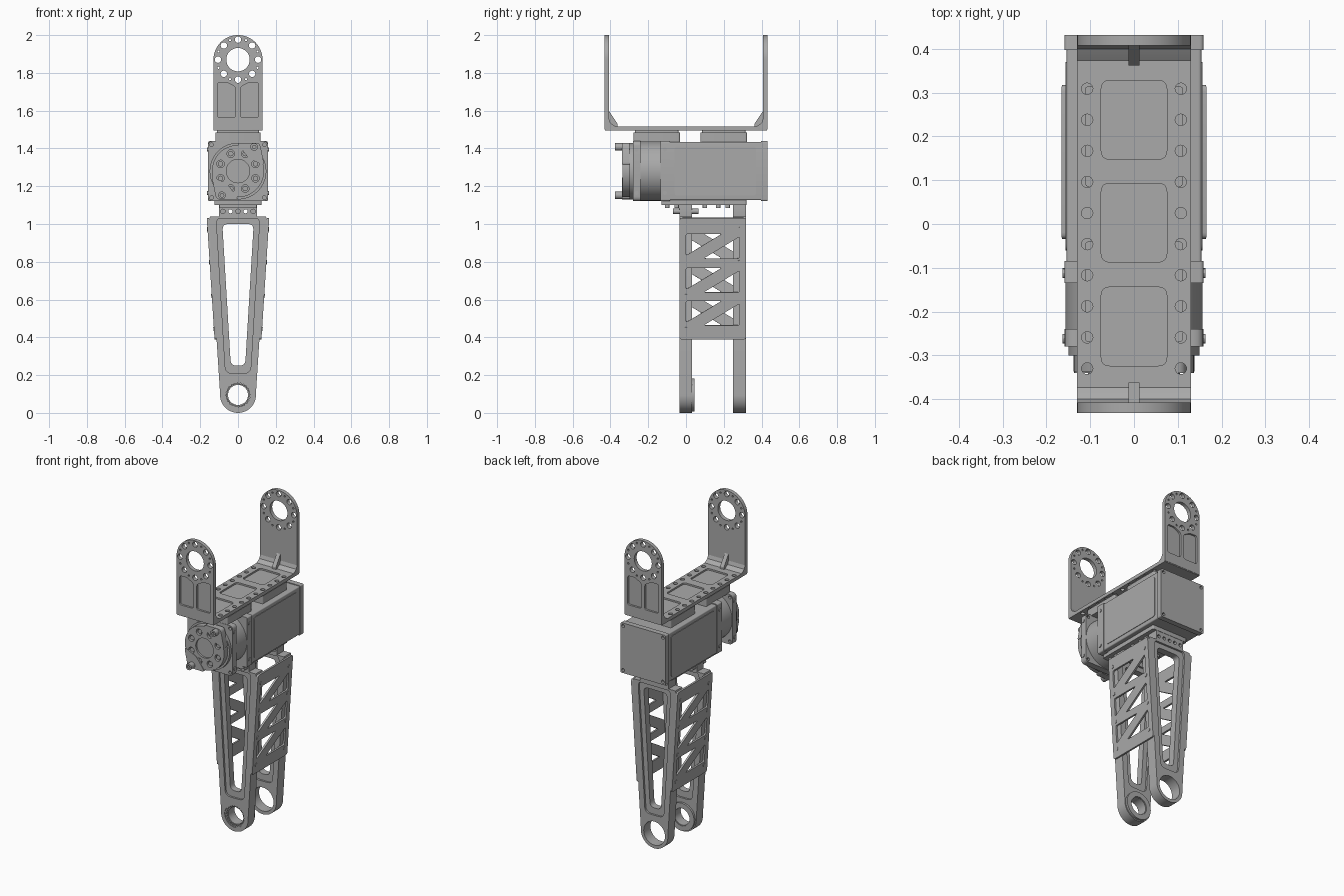
import bpy
from math import sin, cos, pi, radians, atan2
from mathutils import Matrix, Vector

cube = bpy.data.objects.get("Cube")
if cube:
    bpy.data.objects.remove(cube)

grey = bpy.data.materials.new("machined grey")
grey.use_nodes = True
colour = (0.4, 0.4, 0.4, 1)
grey.diffuse_color = colour
grey.node_tree.nodes["Principled BSDF"].inputs["Base Color"].default_value = colour

# Drawing planes: where the outline's u, v and the extrusion point
TOP = Matrix.Identity(4)
FRONT = Matrix.Rotation(pi / 2, 4, 'X')
SIDE = Matrix(((0, 0, 1, 0), (1, 0, 0, 0), (0, 1, 0, 0), (0, 0, 0, 1)))


def circle(u, v, r, n=32):
    return [(u + r * cos(2 * pi * i / n), v + r * sin(2 * pi * i / n)) for i in range(n)]


def rounded(points, d):
    """Polygon with each corner replaced by a short curve."""
    out = []
    pts = [Vector(p) for p in points]
    for i, p in enumerate(pts):
        a = p + (pts[i - 1] - p).normalized() * d
        b = p + (pts[(i + 1) % len(pts)] - p).normalized() * d
        for k in range(5):
            t = k / 4
            out.append(tuple(a * (1 - t) ** 2 + p * 2 * t * (1 - t) + b * t * t))
    return out


def rect(u0, u1, v0, v1, d=0.01):
    return rounded([(u0, v0), (u1, v0), (u1, v1), (u0, v1)], d)


def ring(u, v, radius, r, count, start=0.0, n=16):
    """Loops for a circle of round holes."""
    return [circle(u + radius * cos(start + 2 * pi * i / count),
                   v + radius * sin(start + 2 * pi * i / count), r, n) for i in range(count)]


def plate(name, loops, a, b, frame=TOP):
    """Extrude an outline with holes from a to b along the frame's depth axis."""
    if frame is FRONT:
        a, b = -b, -a
    curve = bpy.data.curves.new(name, 'CURVE')
    curve.dimensions = '2D'
    curve.fill_mode = 'BOTH'
    curve.extrude = (b - a) / 2
    for loop in loops:
        spline = curve.splines.new('POLY')
        spline.points.add(len(loop) - 1)
        for point, (u, v) in zip(spline.points, loop):
            point.co = (u, v, 0, 1)
        spline.use_cyclic_u = True
    temp = bpy.data.objects.new(name, curve)
    bpy.context.collection.objects.link(temp)
    graph = bpy.context.evaluated_depsgraph_get()
    mesh = bpy.data.meshes.new_from_object(temp.evaluated_get(graph))
    bpy.data.objects.remove(temp)
    mesh.materials.clear()
    mesh.materials.append(grey)
    mesh.transform(frame @ Matrix.Translation((0, 0, (a + b) / 2)))
    mesh.polygons.foreach_set("use_smooth", [True] * len(mesh.polygons))
    mesh.set_sharp_from_angle(angle=radians(30))
    obj = bpy.data.objects.new(name, mesh)
    bpy.context.collection.objects.link(obj)
    return obj


# Upper fork: two round-topped ears, each a skin plus a pocketed outer layer
ear = [(0.13 * cos(pi * i / 32), 1.87 + 0.13 * sin(pi * i / 32)) for i in range(33)]
ear += [(-0.13, 1.5), (0.13, 1.5)]
ear_holes = [circle(0, 1.87, 0.062)] + ring(0, 1.87, 0.106, 0.017, 8)
ear_holes += ring(0, 1.87, 0.112, 0.006, 8, pi / 8, 8)
pockets = [rounded([(s * 0.012, 1.565), (s * 0.108, 1.565), (s * 0.108, 1.75),
                    (s * 0.06, 1.75), (s * 0.012, 1.725)], 0.012) for s in (-1, 1)]
for side, s in (("front", -1), ("back", 1)):
    span = lambda p, q: sorted((s * p, s * q))
    plate(side + "_ear_skin", [ear] + ear_holes, *span(0.408, 0.42), FRONT)
    plate(side + "_ear_outer", [ear] + ear_holes + pockets, *span(0.42, 0.432), FRONT)
    plate(side + "_ear_fillet", [[(s * 0.409, 1.51), (s * 0.365, 1.51), (s * 0.38, 1.522),
                                  (s * 0.4, 1.535), (s * 0.409, 1.56)]], -0.13, 0.13, SIDE)
    plate(side + "_ear_rib", [[(s * 0.409, 1.51), (s * 0.362, 1.51), (s * 0.362, 1.53),
                               (s * 0.409, 1.6)]], -0.013, 0.013, SIDE)

# Fork bridge with three pockets and two rows of screw holes
bridge = rect(-0.13, 0.13, -0.43, 0.43, 0.004)
rows = [circle(s * 0.107, -0.33 + 0.071 * i, 0.013, 16) for s in (-1, 1) for i in range(10)]
bridge_pockets = [rect(-0.075, 0.075, y - 0.09, y + 0.09, 0.02) for y in (-0.234, 0.003, 0.238)]
plate("bridge_base", [bridge] + rows, 1.495, 1.507)
plate("bridge_top", [bridge] + rows + bridge_pockets, 1.507, 1.517)
for y in (-0.155, 0.2):
    plate("bridge_spacer", [rect(-0.12, 0.12, y - 0.123, y + 0.123)], 1.435, 1.485)
    plate("spacer_cap", [rect(-0.112, 0.112, y - 0.115, y + 0.115)], 1.48, 1.496)

# Motor: square body, end cap, round gear housing and square flanges
MZ = 1.28
corners = [(sx * 0.14, MZ + sz * 0.14) for sx in (-1, 1) for sz in (-1, 1)]


def square(h, d):
    return rect(-h, h, MZ - h, MZ + h, d)


plate("motor_body", [square(0.154, 0.008)], -0.09, 0.4, FRONT)
plate("motor_end_cap", [square(0.159, 0.01)] + [circle(x, z, 0.01, 12) for x, z in corners],
      0.398, 0.432, FRONT)
plate("motor_collar", [square(0.159, 0.01)], -0.135, -0.085, FRONT)
plate("gear_housing", [circle(0, MZ, 0.157, 64)], -0.245, -0.13, FRONT)
plate("housing_flange", [square(0.159, 0.025)] + [circle(x, z, 0.01, 12) for x, z in corners],
      -0.28, -0.24, FRONT)
plate("output_boss", [circle(0, MZ, 0.15, 64)], -0.3, -0.275, FRONT)
for s in (-1, 1):
    plate("motor_side_panel", [rect(-0.06, 0.37, MZ - 0.13, MZ + 0.13, 0.015)],
          *sorted((s * 0.15, s * 0.157)), SIDE)
    for z in (MZ - 0.115, MZ + 0.115):
        for y in (-0.262, -0.112):
            plate("flange_screw", [circle(y, z, 0.011, 12)], *sorted((s * 0.15, s * 0.163)), SIDE)

# Output horn: ring of screws round a recessed hub, with two bolted lugs
plate("output_horn", [circle(0, MZ, 0.138, 64), circle(0, MZ, 0.062)]
      + ring(0, MZ, 0.1, 0.02, 8, pi / 8), -0.337, -0.298, FRONT)
plate("horn_hub", [circle(0, MZ, 0.064)], -0.325, -0.298, FRONT)
for hole in ring(0, MZ, 0.1, 0.014, 8, pi / 8):
    plate("horn_screw", [hole], -0.33, -0.298, FRONT)
for s in (-1, 1):
    u, v = s * 0.085, MZ + s * 0.128
    plate("horn_lug", [rounded([(u - s * 0.09, v + s * 0.022), (u + s * 0.03, v + s * 0.022),
                                (u + s * 0.055, v - s * 0.1), (u - s * 0.03, v - s * 0.06)], 0.02)],
          -0.34, -0.3, FRONT)
    plate("lug_bolt", [circle(u, v, 0.02, 20), circle(u, v, 0.01, 6)], -0.375, -0.335, FRONT)

# Hip mount under the motor
plate("hip_plate", [rect(-0.125, 0.125, -0.13, 0.32)], 1.1, 1.13)
for y in (-0.1, -0.05, 0.1, 0.17, 0.22):
    plate("hip_tab", [rect(-0.1, 0.1, y - 0.012, y + 0.012, 0.004)], 1.085, 1.11)
for x in (-0.08, 0, 0.08):
    plate("hip_pin", [circle(x, 1.067, 0.014, 16)], -0.07, 0.065, FRONT)

# Lower legs: two tapered frames with an eye at the foot
foot = [(0.095 * cos(a), 0.095 + 0.095 * sin(a))
        for a in (radians(-184 + 188 * i / 32) for i in range(33))]
leg = foot + [(0.154, 1.02), (0.148, 1.04), (-0.148, 1.04), (-0.154, 1.02)]
window = rounded([(-0.038, 0.25), (0.038, 0.25), (0.083, 1.0), (-0.083, 1.0)], 0.03)
lip = rounded([(-0.066, 0.21), (0.066, 0.21), (0.115, 1.035), (-0.115, 1.035)], 0.035)
mount_holes = [circle(0.04 * i, 1.067, 0.011, 12) for i in range(-2, 3)]
for side, y0, y1, eye in (("front", -0.034, 0.032, 0.07), ("back", 0.25, 0.318, 0.075)):
    hole = circle(0, 0.095, eye, 48)
    plate(side + "_leg_web", [leg, window, hole], y0 + 0.012, y1 - 0.012, FRONT)
    for name, a, b in (("outer", y0, y0 + 0.012), ("inner", y1 - 0.012, y1)):
        plate(f"{side}_leg_{name}_rim", [leg, lip, hole], a, b, FRONT)
    plate(side + "_leg_mount", [rect(-0.1, 0.1, 1.03, 1.12, 0.006)] + mount_holes, y0, y1, FRONT)

# Toothed bearing in the front foot
teeth = [((0.064 if i % 4 < 2 else 0.058) * cos(pi * i / 48),
          0.095 + (0.064 if i % 4 < 2 else 0.058) * sin(pi * i / 48)) for i in range(96)]
plate("bearing_sleeve", [circle(0, 0.095, 0.071, 48), teeth], -0.03, 0.03, FRONT)
plate("bearing_core", [circle(0, 0.095, 0.06, 48), circle(0, 0.095, 0.053, 48)], -0.022, 0.04, FRONT)
plate("bearing_rim", [circle(0, 0.095, 0.088, 48), circle(0, 0.095, 0.056, 48)], 0.03, 0.045, FRONT)

# Sloped side trusses; the second is the first turned half way round
tilt = atan2(0.154 - 0.095, 0.92)
slope = Matrix(((0, sin(tilt), cos(tilt), 0.0945), (1, 0, 0, 0),
                (0, cos(tilt), -sin(tilt), 0.1), (0, 0, 0, 1)))
MID = 0.142
turn = Matrix.Translation((0, MID, 0)) @ Matrix.Rotation(pi, 4, 'Z') @ Matrix.Translation((0, -MID, 0))
truss = [rect(-0.034, 0.318, 0.29, 0.935, 0.015)]
for v in (0.365, 0.54, 0.72):
    truss.append(rounded([(0, v + 0.13), (0.19, v + 0.13), (0, v + 0.015)], 0.012))
    truss.append(rounded([(0.284, v), (0.094, v), (0.284, v + 0.115)], 0.012))
for side, frame in (("left", slope), ("right", turn @ slope)):
    plate(side + "_truss", truss, -0.001, 0.011, frame)
    for v in (0.345, 0.52, 0.7, 0.875):
        for u in (0, 0.284):
            plate(side + "_truss_screw", [circle(u, v, 0.011, 12)], 0.008, 0.014, frame)
